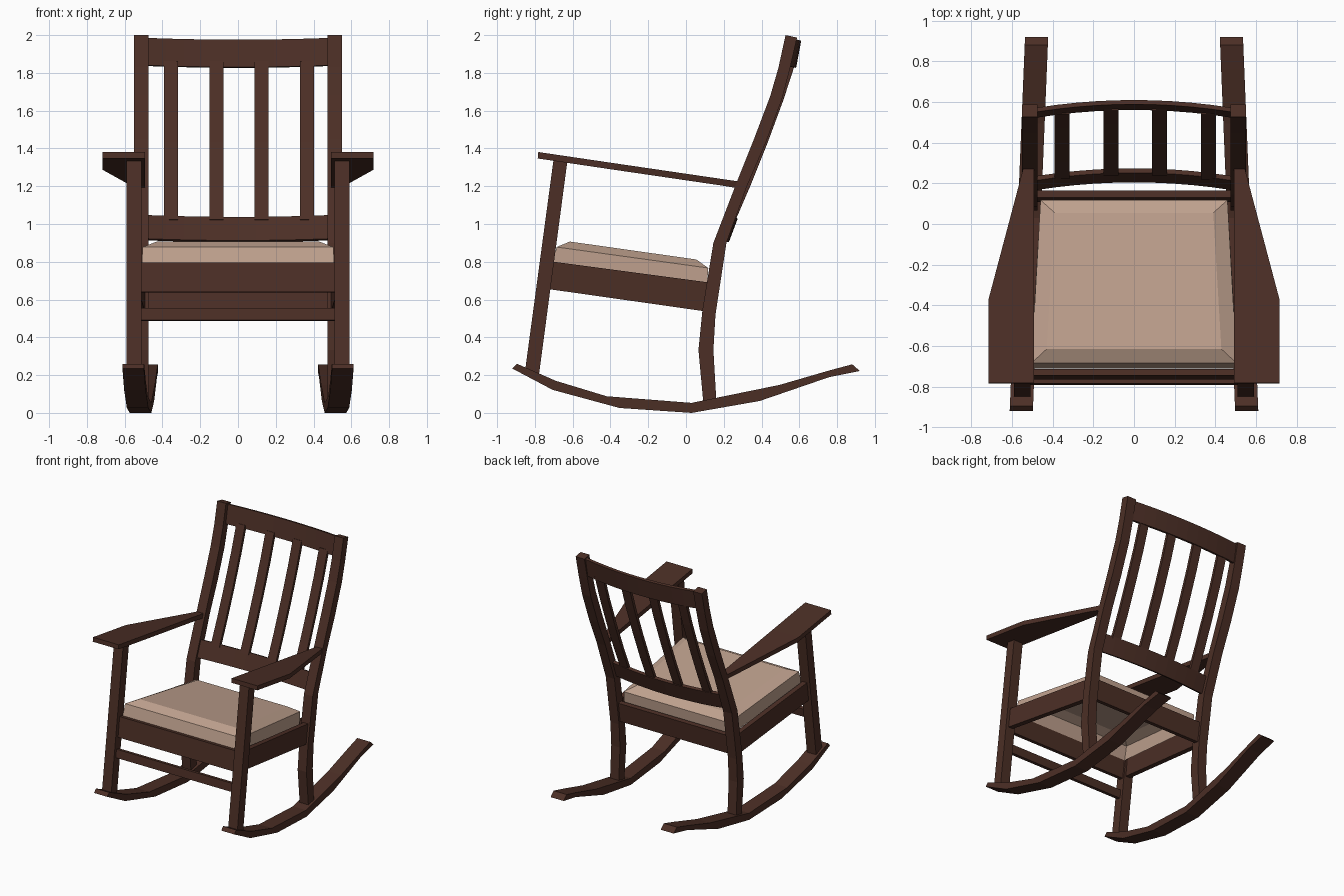
import bpy, bmesh

if "Cube" in bpy.data.objects:
    bpy.data.objects.remove(bpy.data.objects["Cube"])


def material(name, rgb):
    m = bpy.data.materials.new(name)
    m.diffuse_color = (*rgb, 1)
    m.use_nodes = True
    m.node_tree.nodes["Principled BSDF"].inputs["Base Color"].default_value = m.diffuse_color
    return m


wood = material("dark wood", (0.072, 0.028, 0.019))
fabric = material("beige fabric", (0.52, 0.355, 0.27))


def loft(name, rings, mat=wood, mirror=False, start_cap=True):
    """Join equal-length point rings into a flat-faced solid."""
    bm = bmesh.new()
    vs = [[bm.verts.new(p) for p in r] for r in rings]
    n = len(rings[0])
    for a, b in zip(vs, vs[1:]):
        for i in range(n):
            j = (i + 1) % n
            bm.faces.new((a[i], a[j], b[j], b[i]))
    if start_cap:
        bm.faces.new(vs[0])
    bm.faces.new(vs[-1])
    bmesh.ops.recalc_face_normals(bm, faces=bm.faces)
    me = bpy.data.meshes.new(name)
    bm.to_mesh(me)
    bm.free()
    me.materials.append(mat)
    ob = bpy.data.objects.new(name, me)
    bpy.context.collection.objects.link(ob)
    if mirror:
        ob.modifiers.new("Mirror", 'MIRROR').use_mirror_merge = False
    return ob


def strip(name, edge_a, edge_b, x_range, mirror=True):
    """Solid between two side-view (y, z) edges; x_range(y) gives its sides."""
    rings = []
    for (ya, za), (yb, zb) in zip(edge_a, edge_b):
        a0, a1 = x_range(ya)
        b0, b1 = x_range(yb)
        rings.append([(a0, ya, za), (a1, ya, za), (b1, yb, zb), (b0, yb, zb)])
    return loft(name, rings, mirror=mirror)


def cross(name, section, half, bow=0.0, steps=1):
    """Cross piece along x with a (y, z) section, bowed backwards."""
    rings = []
    for i in range(steps + 1):
        t = -1 + 2 * i / steps
        d = bow * (1 - t * t)
        rings.append([(half * t, y + d, z - 0.25 * d) for y, z in section])
    return loft(name, rings)


def splay(y):
    # frame narrows towards the back
    return 0.517 - 0.041 * y


# rockers
strip("rocker",
      [(-0.92, 0.235), (-0.706, 0.122), (-0.352, 0.026), (0.03, 0.0),
       (0.39, 0.063), (0.76, 0.19), (0.92, 0.222)],
      [(-0.895, 0.26), (-0.69, 0.17), (-0.42, 0.088), (0.03, 0.053),
       (0.495, 0.148), (0.76, 0.225), (0.88, 0.257)],
      lambda y: (splay(y) - 0.057, splay(y) + 0.057))

# front legs
strip("front_leg", [(-0.853, 0.215), (-0.70, 1.35)],
      [(-0.78, 0.19), (-0.627, 1.34)], lambda y: (0.51, 0.59))

# curved back posts
post_front = [(0.093, 0.04), (0.066, 0.333), (0.087, 0.545), (0.145, 0.9),
              (0.267, 1.217), (0.36, 1.45), (0.447, 1.68), (0.49, 1.83), (0.527, 2.0)]
post_back = [(0.162, 0.04), (0.145, 0.333), (0.156, 0.52), (0.214, 0.9),
             (0.325, 1.206), (0.42, 1.425), (0.508, 1.66), (0.55, 1.82), (0.588, 1.987)]
strip("back_post", post_front, post_back, lambda y: (0.474, 0.55))


# armrests, widening to the front
def arm_x(y):
    if y < -0.37:
        return 0.492, 0.717
    if y < 0.19:
        return 0.492, 0.717 - 0.15 * (y + 0.37) / 0.56
    return 0.492, 0.545


strip("armrest", [(-0.782, 1.381), (-0.375, 1.321), (0.185, 1.239), (0.275, 1.226)],
      [(-0.785, 1.347), (-0.38, 1.287), (0.18, 1.205), (0.258, 1.192)], arm_x)

# seat frame and front stretcher
strip("side_apron", [(-0.70, 0.80), (0.125, 0.69)], [(-0.725, 0.655), (0.10, 0.538)],
      lambda y: (splay(y) - 0.02, splay(y) + 0.02))
cross("front_apron", [(-0.745, 0.797), (-0.713, 0.793), (-0.733, 0.637), (-0.765, 0.641)], 0.515)
cross("back_apron", [(0.13, 0.695), (0.165, 0.69), (0.143, 0.538), (0.108, 0.543)], 0.476)
cross("front_stretcher", [(-0.785, 0.555), (-0.755, 0.551), (-0.763, 0.487), (-0.793, 0.491)], 0.515)

# bowed back rails
BOW = 0.037
cross("top_rail", [(0.552, 1.985), (0.573, 1.98), (0.546, 1.836), (0.524, 1.84)], 0.475, BOW, 10)
cross("lower_rail", [(0.215, 1.047), (0.237, 1.038), (0.190, 0.913), (0.168, 0.922)], 0.475, BOW, 10)

# back slats follow the post curve
slat_path = [(0.215, 1.02), (0.297, 1.21), (0.385, 1.43), (0.47, 1.66), (0.535, 1.86)]
for i, x in enumerate((-0.355, -0.113, 0.125, 0.366)):
    d = BOW * (1 - (x / 0.475) ** 2)
    strip(f"back_slat_{i + 1}",
          [(y + d - 0.011, z + 0.003) for y, z in slat_path],
          [(y + d + 0.011, z - 0.003) for y, z in slat_path],
          lambda y, x=x: (x - 0.037, x + 0.037), mirror=False)


# cushion: open underneath, chamfered top
def cushion_ring(xf, yf, zf, xb, yb, zb):
    return [(-xf, yf, zf), (xf, yf, zf), (xb, yb, zb), (-xb, yb, zb)]


loft("cushion", [
    cushion_ring(0.51, -0.712, 0.775, 0.46, 0.11, 0.665),
    cushion_ring(0.505, -0.685, 0.878, 0.46, 0.118, 0.767),
    cushion_ring(0.43, -0.615, 0.907, 0.39, 0.055, 0.812)],
    mat=fabric, start_cap=False)
